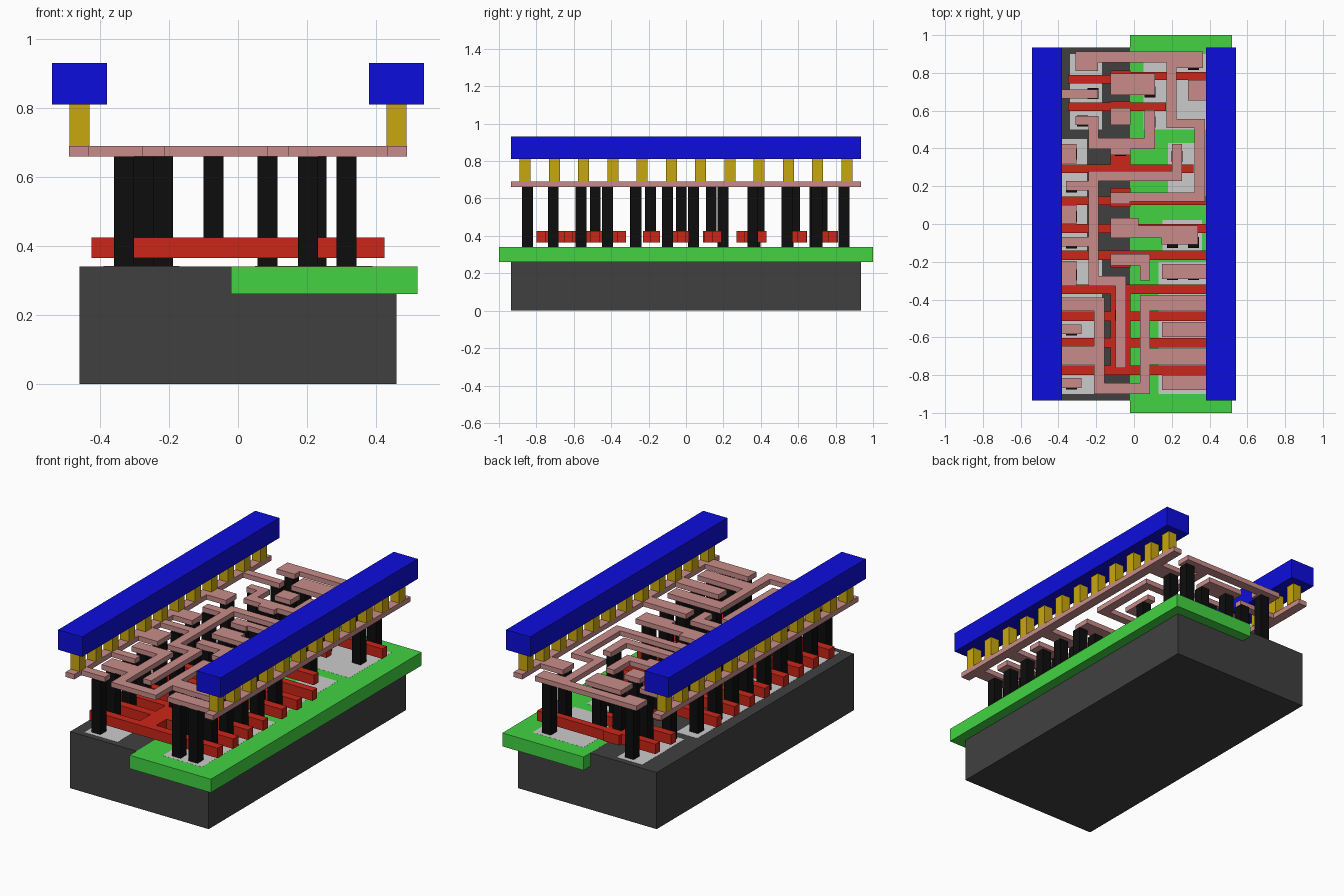
import bpy, bmesh

def material(name, rgb):
    m = bpy.data.materials.new(name)
    m.diffuse_color = (*rgb, 1)
    return m

DARK = material("dark_grey", (0.051, 0.051, 0.051))
GREEN = material("green", (0.054, 0.658, 0.054))
RED = material("red", (0.60, 0.019, 0.009))
BLACK = material("black", (0.004, 0.004, 0.004))
PINK = material("pink", (0.58, 0.263, 0.255))
GOLD = material("gold", (0.584, 0.392, 0.004))
BLUE = material("blue", (0.004, 0.004, 0.72))

def layer(name, rects, z0, z1, mat=None):
    """Extrude the union of rectangles (x0, x1, y0, y1) from z0 to z1."""
    xs = sorted({v for r in rects for v in r[:2]})
    ys = sorted({v for r in rects for v in r[2:]})
    bm = bmesh.new()
    verts = {}

    def vert(x, y):
        if (x, y) not in verts:
            verts[x, y] = bm.verts.new((x, y, z0))
        return verts[x, y]

    for xa, xb in zip(xs, xs[1:]):
        for ya, yb in zip(ys, ys[1:]):
            cx, cy = (xa + xb) / 2, (ya + yb) / 2
            if any(r[0] < cx < r[1] and r[2] < cy < r[3] for r in rects):
                bm.faces.new([vert(xa, ya), vert(xb, ya), vert(xb, yb), vert(xa, yb)])
    ext = bmesh.ops.extrude_face_region(bm, geom=bm.faces[:], use_keep_orig=True)
    new = [g for g in ext["geom"] if isinstance(g, bmesh.types.BMVert)]
    bmesh.ops.translate(bm, verts=new, vec=(0, 0, z1 - z0))
    bmesh.ops.recalc_face_normals(bm, faces=bm.faces[:])
    bmesh.ops.dissolve_limit(bm, angle_limit=0.01, verts=bm.verts[:], edges=bm.edges[:])
    me = bpy.data.meshes.new(name)
    bm.to_mesh(me)
    bm.free()
    ob = bpy.data.objects.new(name, me)
    bpy.context.collection.objects.link(ob)
    if mat:
        me.materials.append(mat)

def square(x, y, h=0.029):
    return (round(x - h, 4), round(x + h, 4), round(y - h, 4), round(y + h, 4))

# Base block, well and active areas
L = 0.935
layer("substrate", [(-0.46, 0.46, -L, L)], 0, 0.34, DARK)
layer("well", [(-0.02, 0.52, -1, 1)], 0.26, 0.3405, GREEN)
layer("active_areas", [
    (-0.39, -0.17, -0.9, -0.17), (-0.39, -0.25, -0.17, 0.45), (-0.34, -0.17, 0.5, 0.9),
    (0.13, 0.39, -0.9, -0.2), (0.15, 0.36, -0.14, 0.02), (0.18, 0.36, 0.1, 0.43),
    (0.05, 0.39, 0.5, 0.9)], 0.30, 0.341)

# Gate bars
GZ = (0.365, 0.425)
ladder = [(-0.425, 0.425, y - 0.025, y + 0.025) for y in (-0.345, -0.488, -0.628, -0.775)]
layer("gate_ladder", ladder + [(-0.125, -0.018, -0.8, -0.32)], *GZ, RED)
gates = {
    "gate_a": [(-0.425, 0.425, -0.19, -0.14), (-0.125, -0.018, -0.23, -0.14)],
    "gate_b": [(-0.425, 0.425, -0.048, 0.0), (-0.125, -0.018, -0.07, 0.015)],
    "gate_c": [(-0.425, 0.425, 0.1, 0.145), (-0.125, -0.018, 0.09, 0.19)],
    "gate_d": [(-0.425, 0.315, 0.27, 0.315), (-0.125, -0.018, 0.27, 0.43)],
    "gate_e": [(-0.35, 0.17, 0.597, 0.643), (-0.125, -0.018, 0.53, 0.648)],
    "gate_f": [(-0.35, -0.018, 0.745, 0.79), (-0.125, 0.425, 0.762, 0.805),
               (-0.125, -0.018, 0.7, 0.812)],
}
for name, rects in gates.items():
    layer(name, rects, *GZ, RED)

# Contact posts: down to the active areas, and shorter ones down to the gates
posts = [(-0.33, y) for y in (-0.847, -0.71, -0.562, -0.42, -0.27, -0.1, 0.04, 0.197, 0.37)]
posts += [(x, y) for x in (0.203, 0.315) for y in (-0.847, -0.71, -0.562, -0.42, -0.267, -0.098)]
posts += [(-0.235, 0.845), (-0.217, 0.69), (-0.272, 0.545), (0.228, 0.357),
          (0.085, 0.54), (0.085, 0.7), (0.315, 0.845), (0.315, 0.7)]
layer("contact_posts", [square(x, y) for x, y in posts], 0.34, 0.66, BLACK)
layer("gate_posts", [square(-0.071, y) for y in
      (-0.485, -0.19, -0.025, 0.135, 0.39, 0.58, 0.727)], 0.425, 0.66, BLACK)

# Lower wiring: two side rails with stubs
MZ = (0.66, 0.69)
stubs_l = [(-0.19, 0.665, 0.712), (-0.305, 0.32, 0.423), (-0.305, 0.0, 0.1),
           (-0.24, -0.118, -0.07), (-0.305, -0.328, -0.195),
           (-0.277, -0.582, -0.532), (-0.277, -0.868, -0.815)]
stubs_r = [(0.285, 0.655, 0.762), (0.147, -0.29, -0.212),
           (0.147, -0.597, -0.518), (0.147, -0.878, -0.8)]
layer("left_rail", [(-0.49, -0.433, -L, L)] +
      [(-0.49, x, a, b) for x, a, b in stubs_l], *MZ, PINK)
layer("right_rail", [(0.433, 0.49, -L, L)] +
      [(x, 0.49, a, b) for x, a, b in stubs_r], *MZ, PINK)

# Lower wiring: separate traces
traces = {
    "output_trace": [(-0.385, -0.157, -0.46, -0.388), (-0.385, -0.157, -0.745, -0.645),
                     (-0.213, -0.157, -0.9, -0.388), (-0.213, 0.085, -0.9, -0.79),
                     (0.033, 0.085, -0.9, -0.376), (0.033, 0.385, -0.457, -0.376),
                     (0.033, 0.385, -0.745, -0.658)],
    "long_trace": [(-0.31, -0.19, 0.81, 0.912), (-0.31, 0.365, 0.855, 0.912),
                   (0.173, 0.365, 0.825, 0.912), (0.173, 0.225, 0.507, 0.912),
                   (0.173, 0.375, 0.507, 0.555), (0.32, 0.375, 0.12, 0.555),
                   (-0.125, 0.375, 0.12, 0.168), (-0.125, -0.02, 0.105, 0.168)],
    "middle_trace": [(0.2, 0.253, 0.228, 0.424), (-0.24, 0.253, 0.228, 0.28),
                     (-0.36, -0.187, 0.177, 0.228), (-0.24, -0.187, -0.328, 0.28),
                     (-0.24, -0.043, -0.328, -0.275), (-0.097, -0.043, -0.762, -0.275)],
    "hook_trace": [(-0.31, -0.187, 0.523, 0.572), (-0.24, -0.187, 0.397, 0.572),
                   (-0.24, 0.11, 0.397, 0.455), (0.055, 0.11, 0.397, 0.603),
                   (-0.125, -0.018, 0.366, 0.455)],
    "upper_plate": [(-0.125, 0.11, 0.682, 0.797)],
    "small_plate": [(-0.125, -0.018, 0.523, 0.614)],
    "step_trace": [(-0.125, 0.34, -0.073, -0.007), (-0.125, 0.025, -0.073, 0.032),
                   (0.145, 0.34, -0.108, -0.007)],
    "corner_trace": [(-0.125, 0.085, -0.22, -0.16), (0.033, 0.085, -0.3, -0.16)],
}
# the foot of the output trace is a thin strip
traces["output_trace"][3] = (-0.213, 0.085, -0.9, -0.843)
for name, rects in traces.items():
    layer(name, rects, *MZ, PINK)

# Gold posts carrying the two top bars
for side, s in (("left", -1), ("right", 1)):
    layer(side + "_via_posts", [square(s * 0.46, -0.86 + i * 0.1564) for i in range(12)],
          0.69, 0.81, GOLD)
    x0, x1 = sorted((s * 0.38, s * 0.54))
    layer(side + "_top_bar", [(x0, x1, -L, L)], 0.81, 0.93, BLUE)
